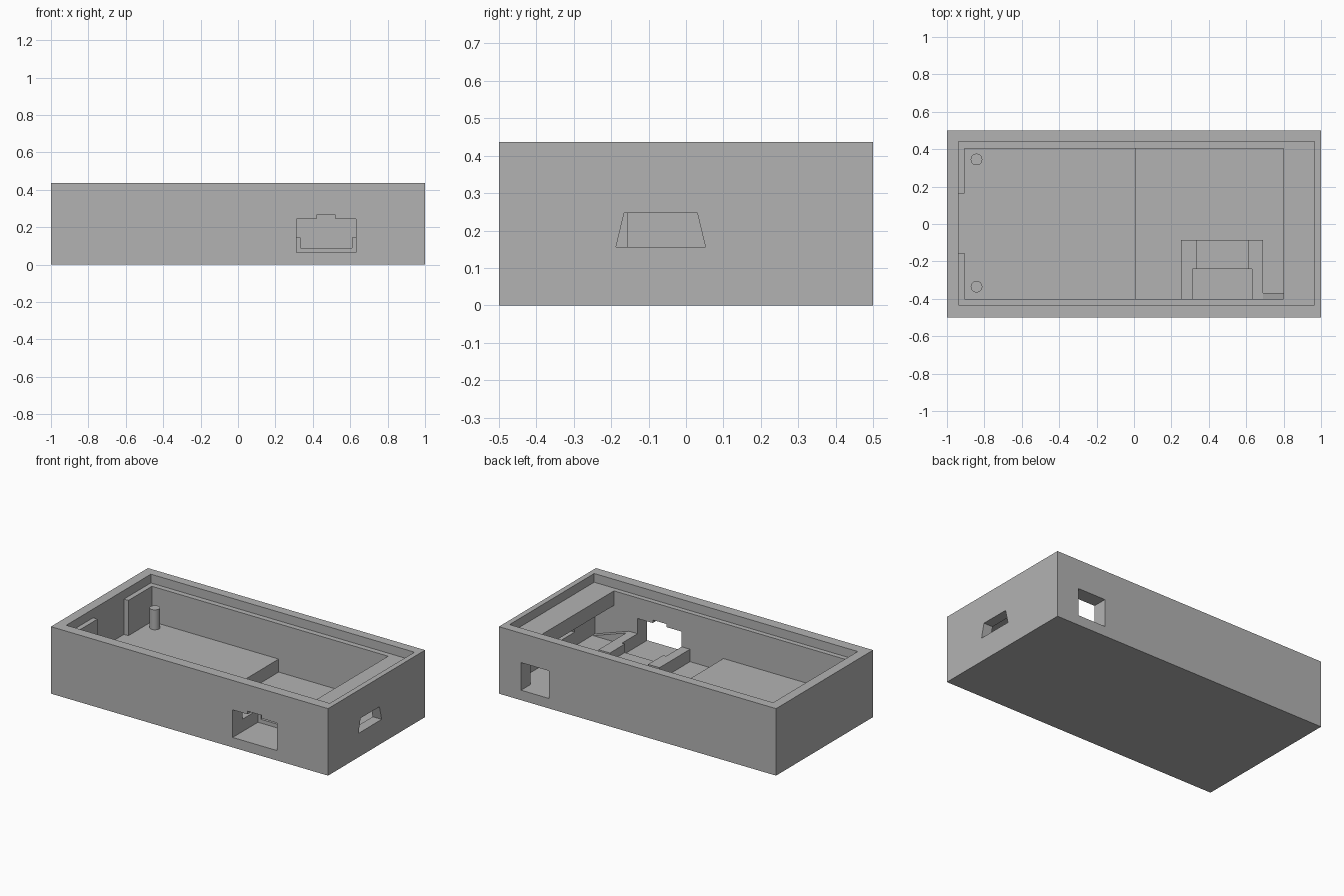
import bpy, bmesh
from mathutils import Vector

cube = bpy.data.objects.get("Cube")
if cube:
    bpy.data.objects.remove(cube, do_unlink=True)

grey = bpy.data.materials.new("plain_grey")
grey.use_nodes = True
grey.diffuse_color = (0.45, 0.45, 0.45, 1)
for node in grey.node_tree.nodes:
    if node.type == "BSDF_PRINCIPLED":
        node.inputs["Base Color"].default_value = (0.45, 0.45, 0.45, 1)


def prism(name, outline, axis, start, end):
    """Extrude a flat outline along x, y or z; the other two axes keep their order."""
    bm = bmesh.new()

    def place(p):
        c = list(p)
        c.insert("xyz".index(axis), start)
        return bm.verts.new(c)

    face = bm.faces.new([place(p) for p in outline])
    moved = bmesh.ops.extrude_face_region(bm, geom=[face])["geom"]
    shift = Vector([end - start if a == axis else 0 for a in "xyz"])
    bmesh.ops.translate(bm, vec=shift, verts=[g for g in moved if isinstance(g, bmesh.types.BMVert)])
    bmesh.ops.recalc_face_normals(bm, faces=bm.faces)
    mesh = bpy.data.meshes.new(name)
    bm.to_mesh(mesh)
    bm.free()
    obj = bpy.data.objects.new(name, mesh)
    obj.data.materials.append(grey)
    bpy.context.collection.objects.link(obj)
    return obj


def box(name, x0, x1, y0, y1, z0, z1):
    return prism(name, [(x0, y0), (x1, y0), (x1, y1), (x0, y1)], "z", z0, z1)


def cut(target, cutter):
    mod = target.modifiers.new("cut", "BOOLEAN")
    mod.operation = "DIFFERENCE"
    mod.solver = "EXACT"
    mod.object = cutter
    bpy.context.view_layer.objects.active = target
    bpy.ops.object.modifier_apply(modifier=mod.name)
    bpy.data.objects.remove(cutter, do_unlink=True)


# Outer shell
H, RIM, DECK, FLOOR = 0.437, 0.38, 0.15, 0.065
shell = box("case_shell", -1, 1, -0.5, 0.5, 0, H)

# Stepped cavity: raised deck, low floor, and a space under the end ledge
cut(shell, prism("cavity", [(-0.905, H + 0.1), (-0.905, DECK), (0.01, DECK), (0.01, FLOOR),
                            (0.935, FLOOR), (0.935, 0.285), (0.8, 0.285), (0.8, H + 0.1)],
                 "y", -0.4, 0.405))
# Lid recess and end wall pocket
cut(shell, box("lid_recess", -0.937, 0.965, -0.432, 0.44, RIM, H + 0.1))
cut(shell, box("end_pocket", -0.937, -0.8, -0.155, 0.163, DECK, H + 0.1))

# Front socket opening with a key notch
cut(shell, prism("front_opening", [(0.312, FLOOR), (0.63, FLOOR), (0.63, 0.245), (0.52, 0.245),
                                   (0.52, 0.265), (0.42, 0.265), (0.42, 0.245), (0.312, 0.245)],
                 "y", -0.6, -0.35))
# Back opening and tapered side opening
cut(shell, box("back_opening", 0.64, 0.84, 0.35, 0.6, FLOOR, 0.245))
cut(shell, prism("side_opening", [(-0.187, 0.156), (0.052, 0.156), (0.03, 0.247), (-0.165, 0.247)],
                 "x", 0.9, 1.1))

# Socket cradle: two stepped rails mirrored about its centre, and a low sill between
CENTRE = 0.471
for side, name in ((-1, "cradle_rail_right"), (1, "cradle_rail_left")):
    plan = [(0.22, -0.4), (0.22, -0.085), (0.138, -0.085), (0.138, -0.24),
            (0.159, -0.24), (0.159, -0.4)]
    prism(name, [(CENTRE + side * x, y) for x, y in plan], "z", FLOOR, 0.146)
box("cradle_sill", CENTRE - 0.138, CENTRE + 0.138, -0.24, -0.085, FLOOR, 0.09)

# Small ramp from the rail to the floor
prism("rail_ramp", [(0.691, FLOOR), (0.93, FLOOR), (0.691, 0.146)], "y", -0.4, -0.37)

# Locating pegs
for y, name in ((-0.335, "peg_front"), (0.345, "peg_back")):
    bpy.ops.mesh.primitive_cylinder_add(vertices=32, radius=0.031, depth=0.14,
                                        location=(-0.842, y, 0.21))
    peg = bpy.context.object
    peg.name = name
    peg.data.materials.append(grey)
    bpy.ops.object.shade_smooth_by_angle()
